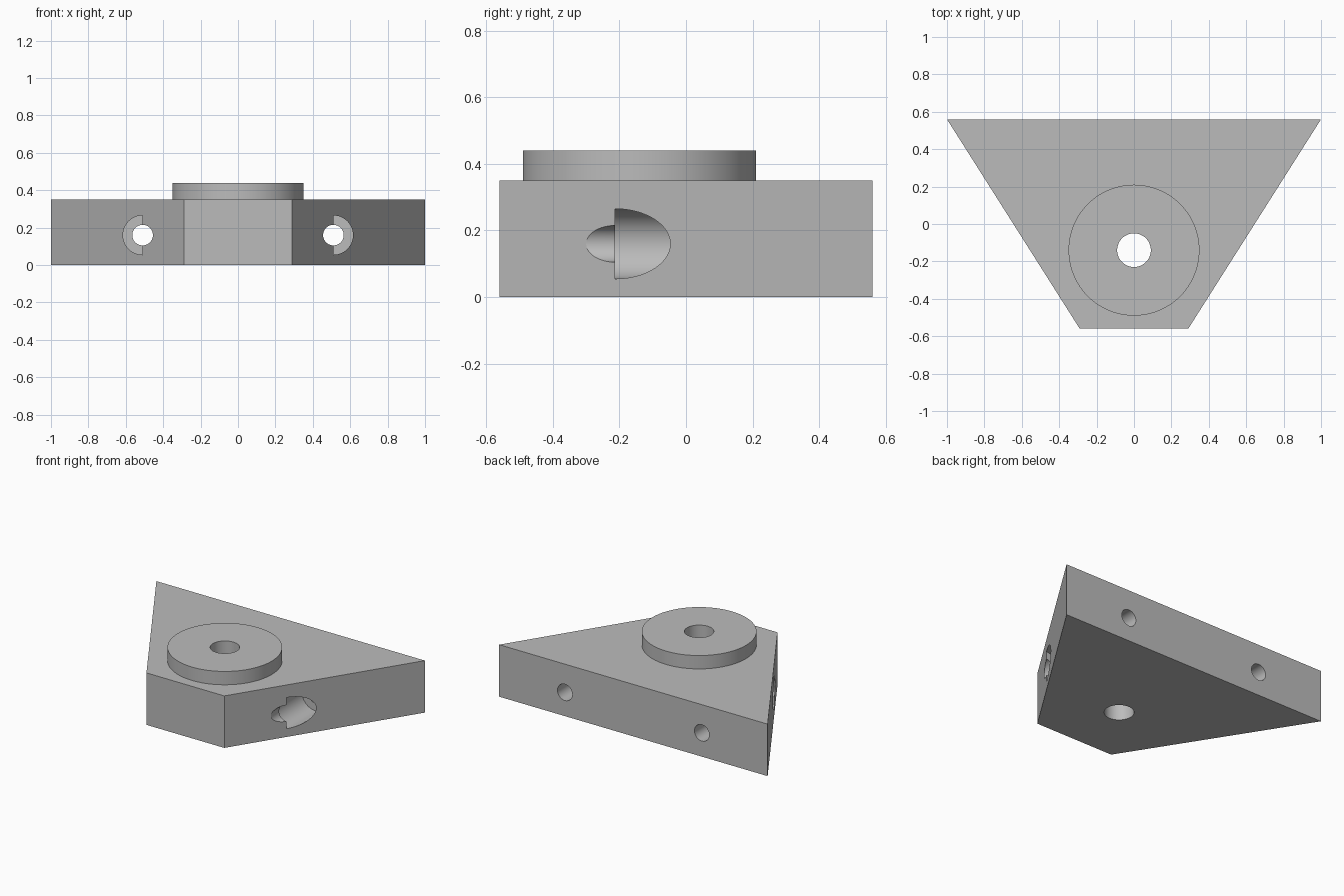
import bpy, bmesh, math
from mathutils import Matrix

cube = bpy.data.objects.get("Cube")
if cube:
    bpy.data.objects.remove(cube, do_unlink=True)

HALF_DEPTH, BODY_TOP, BOSS_TOP = 0.56, 0.35, 0.44
BACK_HALF, FRONT_HALF = 1.0, 0.29
BOSS_Y, BOLT_X, BOLT_Z = -0.14, 0.51, 0.16

grey = bpy.data.materials.new("plain grey")
grey.use_nodes = True
colour = (0.5, 0.5, 0.5, 1)
grey.diffuse_color = colour
grey.node_tree.nodes["Principled BSDF"].inputs["Base Color"].default_value = colour


def add_object(name, bm):
    mesh = bpy.data.meshes.new(name)
    bmesh.ops.recalc_face_normals(bm, faces=bm.faces)
    bm.to_mesh(mesh)
    bm.free()
    mesh.materials.append(grey)
    obj = bpy.data.objects.new(name, mesh)
    bpy.context.collection.objects.link(obj)
    return obj


def cylinder(name, radius, start, end, x, other, axis="Z"):
    """Cylinder from start to end along Z (other = y) or along Y (other = z)."""
    bm = bmesh.new()
    mid = (start + end) / 2
    if axis == "Z":
        matrix = Matrix.Translation((x, other, mid))
    else:
        matrix = Matrix.Translation((x, mid, other)) @ Matrix.Rotation(math.pi / 2, 4, "X")
    bmesh.ops.create_cone(bm, cap_ends=True, segments=96, radius1=radius,
                          radius2=radius, depth=end - start, matrix=matrix)
    return add_object(name, bm)


def combine(target, tool, operation):
    tool.hide_render = True
    mod = target.modifiers.new(operation.lower(), "BOOLEAN")
    mod.operation = operation
    mod.solver = "EXACT"
    mod.object = tool
    bpy.context.view_layer.objects.active = target
    bpy.ops.object.modifier_apply(modifier=mod.name)
    bpy.data.objects.remove(tool, do_unlink=True)


# Tapered block
bm = bmesh.new()
outline = [(-FRONT_HALF, -HALF_DEPTH), (FRONT_HALF, -HALF_DEPTH),
           (BACK_HALF, HALF_DEPTH), (-BACK_HALF, HALF_DEPTH)]
base = bm.faces.new([bm.verts.new((x, y, 0)) for x, y in outline])
top = bmesh.ops.extrude_face_region(bm, geom=[base])["geom"]
bmesh.ops.translate(bm, vec=(0, 0, BODY_TOP),
                    verts=[v for v in top if isinstance(v, bmesh.types.BMVert)])
block = add_object("mounting_block", bm)

# Round boss and its vertical through hole
combine(block, cylinder("boss", 0.35, 0.25, BOSS_TOP, 0, BOSS_Y), "UNION")
combine(block, cylinder("centre_hole", 0.09, -0.1, 0.6, 0, BOSS_Y), "DIFFERENCE")

# Bolt holes to the back, each with a counterbore starting at the sloped side
slope = 2 * HALF_DEPTH / (BACK_HALF - FRONT_HALF)
bore_start = -HALF_DEPTH + (BOLT_X - FRONT_HALF) * slope
for side in (-1, 1):
    x = side * BOLT_X
    combine(block, cylinder("bolt_hole", 0.055, -0.7, 0.7, x, BOLT_Z, "Y"), "DIFFERENCE")
    combine(block, cylinder("counterbore", 0.105, bore_start, 0.1, x, BOLT_Z, "Y"), "DIFFERENCE")

# Smooth round walls, crisp edges
bpy.ops.object.select_all(action="DESELECT")
block.select_set(True)
bpy.context.view_layer.objects.active = block
bpy.ops.object.shade_smooth_by_angle(angle=math.radians(30))
